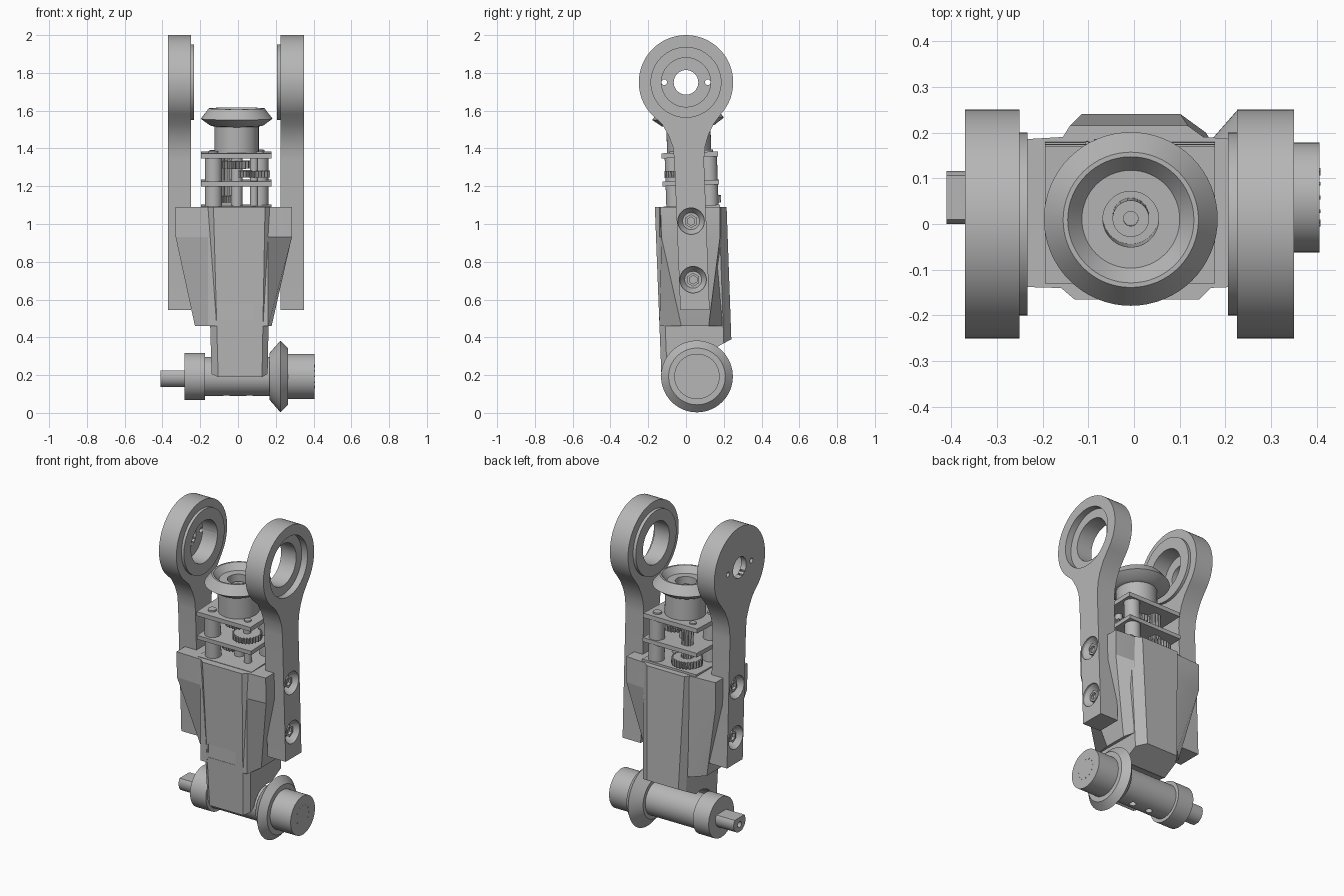
import bpy, bmesh, math
from mathutils import Matrix, Vector

cube = bpy.data.objects.get("Cube")
if cube:
    bpy.data.objects.remove(cube, do_unlink=True)

gray = bpy.data.materials.new("plain_gray")
gray.use_nodes = True
gray.diffuse_color = (0.47, 0.47, 0.47, 1)
for node in gray.node_tree.nodes:
    if node.type == 'BSDF_PRINCIPLED':
        node.inputs["Base Color"].default_value = gray.diffuse_color

TILT = 0.034
CX = -0.007
ALONG_X = Matrix.Rotation(math.pi / 2, 4, 'Y')
# the body and its gear stack lean slightly forward
LEAN = Matrix.Translation((0, 0.064, 0)) @ Matrix.Rotation(TILT, 4, 'X')
AXLE_Y, AXLE_Z = 0.058, 0.193


def make(name, bm, matrix=Matrix()):
    bmesh.ops.remove_doubles(bm, verts=bm.verts, dist=1e-5)
    bmesh.ops.recalc_face_normals(bm, faces=bm.faces)
    bmesh.ops.transform(bm, matrix=matrix, verts=bm.verts)
    mesh = bpy.data.meshes.new(name)
    bm.to_mesh(mesh)
    bm.free()
    mesh.materials.append(gray)
    obj = bpy.data.objects.new(name, mesh)
    bpy.context.collection.objects.link(obj)
    return obj


def lathe(name, profile, matrix=Matrix(), steps=64):
    """Revolve (radius, height) points about local z."""
    bm = bmesh.new()
    vs = [bm.verts.new((r, 0, h)) for r, h in profile]
    es = [bm.edges.new(p) for p in zip(vs, vs[1:])]
    bmesh.ops.spin(bm, geom=vs + es, cent=(0, 0, 0), axis=(0, 0, 1),
                   angle=2 * math.pi, steps=steps)
    return make(name, bm, matrix)


def rod(name, r, a, b, matrix=Matrix(), steps=40):
    return lathe(name, [(0, a), (r, a), (r, b), (0, b)], matrix, steps)


def loft(name, rings, matrix=Matrix()):
    """Skin matching rings of points and cap both ends."""
    bm = bmesh.new()
    loops = [[bm.verts.new(p) for p in ring] for ring in rings]
    n = len(loops[0])
    for lo, hi in zip(loops, loops[1:]):
        for i in range(n):
            j = (i + 1) % n
            bm.faces.new((lo[i], lo[j], hi[j], hi[i]))
    bm.faces.new(loops[0])
    bm.faces.new(loops[-1])
    return make(name, bm, matrix)


def box(name, x0, x1, y0, y1, z0, z1, matrix=Matrix()):
    corners = [(x0, y0), (x1, y0), (x1, y1), (x0, y1)]
    return loft(name, [[(x, y, z) for x, y in corners] for z in (z0, z1)], matrix)


def cut(obj, *cutters):
    for c in cutters:
        c.hide_render = True
        m = obj.modifiers.new("cut", 'BOOLEAN')
        m.operation, m.solver, m.object = 'DIFFERENCE', 'EXACT', c
        bpy.context.view_layer.objects.active = obj
        bpy.ops.object.modifier_apply(modifier=m.name)
        bpy.data.objects.remove(c, do_unlink=True)


def x_axis_at(y, z):
    return Matrix.Translation((0, y, z)) @ ALONG_X


def gear(name, x, y, r, z0, z1, teeth):
    pts = []
    for i in range(teeth):
        for k, rr in ((0, 0.86), (0.3, 1), (0.6, 1), (0.85, 0.86)):
            a = 2 * math.pi * (i + k) / teeth
            pts.append((x + r * rr * math.cos(a), y + r * rr * math.sin(a)))
    return loft(name, [[(px, py, z) for px, py in pts] for z in (z0, z1)], LEAN)


# fork arms: round eye, concave neck, straight strip
EYE_Z, EYE_R = 1.75, 0.25
outline = []
for i in range(49):
    a = math.radians(-42 + 264 * i / 48)
    outline.append((EYE_R * math.cos(a), EYE_Z + EYE_R * math.sin(a)))
outline += [(-0.128, 1.53), (-0.093, 1.47), (-0.07, 1.41), (-0.062, 1.34),
            (-0.03, 0.545), (0.125, 0.545),
            (0.095, 1.34), (0.101, 1.41), (0.118, 1.47), (0.147, 1.53)]
eye = x_axis_at(0, EYE_Z)


def arm(name, x0, x1, outer_side):
    obj = loft(name, [[(x, y, z) for y, z in outline] for x in (x0, x1)])
    face = x1 if outer_side > 0 else x0
    for y, z in ((0.027, 1.015), (0.038, 0.705)):
        at = Matrix.Translation((face, y, z)) @ Matrix.Rotation(
            outer_side * math.pi / 2, 4, 'Y')
        cut(obj, lathe("cutter", [(0, -0.05), (0.045, -0.05), (0.07, -0.012),
                                  (0.07, 0.02), (0, 0.02)], at, 32))
        lathe(name + "_screw", [(0, -0.035), (0.022, -0.035), (0.022, -0.02),
                                (0.036, -0.02), (0.036, -0.052), (0, -0.052)], at, 6)
    return obj


left_arm = arm("left_arm", 0.225, 0.35, 1)
cut(left_arm, rod("cutter", 0.13, 0.1, 0.5, eye, 64),
    rod("cutter", 0.185, 0.31, 0.5, eye, 64))
right_arm = arm("right_arm", -0.37, -0.25, -1)
cut(right_arm, rod("cutter", 0.13, -0.335, -0.1, eye, 64),
    rod("cutter", 0.065, -0.5, -0.1, eye, 48))
for s in (-1, 1):
    cut(right_arm, rod("cutter", 0.015, -0.5, -0.2, x_axis_at(s * 0.115, EYE_Z), 16))
for name, a, b in (("left_boss", 0.206, 0.226), ("right_boss", -0.251, -0.233)):
    lathe(name, [(0.13, a), (0.2, a), (0.2, b), (0.13, b), (0.13, a)], eye)


# housing core with chamfered corners and a slanted underside
def core_ring(z, l, r, front, back, rise=0):
    pts = [(l + 0.035, front), (r - 0.03, front), (r, front + 0.03), (r, back - 0.04),
           (r - 0.055, back), (l + 0.025, back), (l, back - 0.04), (l, front + 0.03)]
    return [(x, y, z + rise * (y - front)) for x, y in pts]


core = loft("housing_core", [core_ring(0.19, -0.14, 0.157, -0.13, 0.24, 0.54),
                             core_ring(1.09, -0.165, 0.173, -0.165, 0.215)])
cut(core, rod("cutter", 0.13, -0.5, 0.5, x_axis_at(AXLE_Y, AXLE_Z), 64),
    box("cutter", -0.105, 0.083, -0.3, -0.085, 0.495, 0.58))
# inner slope seen through the front window
loft("window_ramp", [[(x, -0.128, 0.5), (x, -0.08, 0.5), (x, -0.08, 0.58)]
                     for x in (-0.106, 0.084)])


# side flanges that taper toward the bottom
def flange_ring(z, l, r, y0, y1):
    half = [(l, y0), (-0.16, -0.14), (0.16, -0.14), (r, y0)]
    return [(x, y, z) for x, y in half + [(r, y1), (0.16, 0.19), (-0.16, 0.19), (l, y1)]]


loft("side_flanges", [flange_ring(0.46, -0.228, 0.178, -0.025, 0.12),
                      flange_ring(0.93, -0.33, 0.285, -0.13, 0.18),
                      flange_ring(1.09, -0.33, 0.285, -0.135, 0.18)])

# gearbox plates, posts and screws
for name, z0, z1 in (("base_plate", 1.07, 1.098), ("middle_plate", 1.205, 1.23),
                     ("top_plate", 1.353, 1.38)):
    box(name, -0.195, 0.177, -0.147, 0.152, z0, z1, LEAN)
for x, y in ((-0.13, -0.085), (0.115, 0.1)):
    at = LEAN @ Matrix.Translation((x, y, 0))
    rod("post", 0.046, 1.09, 1.36, at)
    rod("post_screw", 0.025, 1.375, 1.39, at, 20)
for x, y in ((-0.13, 0.1), (0.115, -0.085)):
    rod("plate_screw", 0.02, 1.375, 1.388, LEAN @ Matrix.Translation((x, y, 0)), 20)

# gear train
gear("lower_gear", -0.075, 0.07, 0.09, 1.11, 1.15, 28)
gear("lower_pinion", -0.075, 0.07, 0.035, 1.15, 1.35, 10)
gear("middle_gear", 0.085, -0.05, 0.085, 1.25, 1.285, 26)
rod("middle_shaft", 0.022, 1.09, 1.36, LEAN @ Matrix.Translation((0.085, -0.05, 0)), 20)
gear("upper_gear", CX, 0, 0.08, 1.295, 1.335, 24)
rod("output_shaft", 0.03, 1.09, 1.36, LEAN @ Matrix.Translation((CX, 0, 0)), 24)

# dished bevel wheel on top, with its shaft
top = LEAN @ Matrix.Translation((CX, 0, 0))
lathe("top_bevel_wheel", [(0.061, 1.38), (0.061, 1.575), (0.107, 1.575), (0.138, 1.613),
                          (0.148, 1.613), (0.19, 1.558), (0.14, 1.522), (0.117, 1.517),
                          (0.117, 1.38), (0.061, 1.38)], top)
lathe("top_shaft", [(0, 1.37), (0.04, 1.37), (0.04, 1.54), (0.016, 1.54),
                    (0.016, 1.525), (0, 1.525)], top, 32)

# cross axle with collar, bevel wheel and hub
axle_line = x_axis_at(AXLE_Y, AXLE_Z)
axle = lathe("cross_axle", [(0, -0.284), (0.125, -0.284), (0.125, -0.175), (0.103, -0.175),
                            (0.103, 0.168), (0.125, 0.168), (0.19, 0.225), (0.15, 0.265),
                            (0.12, 0.265), (0.12, 0.406), (0, 0.406)], axle_line)
for x in (-0.06, 0.06):
    cut(axle, rod("cutter", 0.02, -0.1, 0.14, Matrix.Translation((x, AXLE_Y, 0)), 20))
stub = rod("axle_stub", 0.058, -0.41, -0.27, axle_line)
cut(stub, box("cutter", -0.6, -0.1, -0.2, 0.3, AXLE_Z + 0.032, 0.5),
    box("cutter", -0.6, -0.1, -0.2, 0.3, -0.2, AXLE_Z - 0.056),
    rod("cutter", 0.018, -0.6, -0.36, x_axis_at(AXLE_Y, AXLE_Z - 0.012), 20))
for i in range(12):
    a = 2 * math.pi * i / 12
    rod("hub_dot", 0.004, 0.4, 0.4075,
        x_axis_at(AXLE_Y + 0.06 * math.cos(a), AXLE_Z + 0.06 * math.sin(a)), 8)

# smooth round surfaces, keep edges crisp
bpy.ops.object.select_all(action='DESELECT')
for obj in bpy.context.collection.objects:
    if obj.type == 'MESH':
        obj.select_set(True)
        bpy.context.view_layer.objects.active = obj
bpy.ops.object.shade_smooth_by_angle(angle=math.radians(25))
